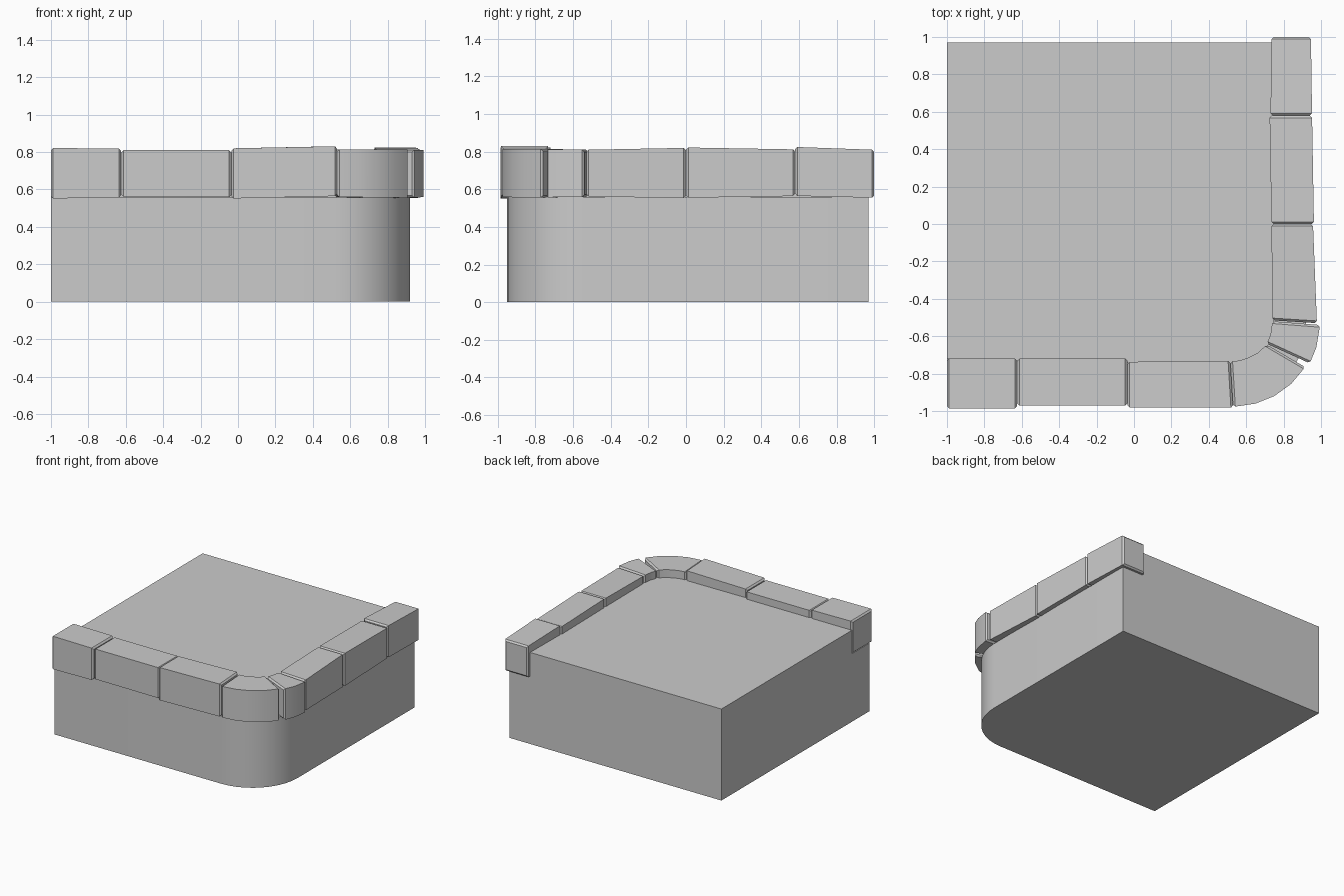
import bpy, bmesh, math

cube = bpy.data.objects.get("Cube")
if cube:
    bpy.data.objects.remove(cube, do_unlink=True)

GREY = (0.6, 0.6, 0.6, 1)
stone_grey = bpy.data.materials.new("stone_grey")
stone_grey.use_nodes = True
stone_grey.diffuse_color = GREY
stone_grey.node_tree.nodes["Principled BSDF"].inputs["Base Color"].default_value = GREY


def make_object(name, bm):
    bmesh.ops.recalc_face_normals(bm, faces=bm.faces)
    mesh = bpy.data.meshes.new(name)
    bm.to_mesh(mesh)
    bm.free()
    mesh.materials.append(stone_grey)
    obj = bpy.data.objects.new(name, mesh)
    bpy.context.collection.objects.link(obj)
    return obj


def smooth(obj):
    bpy.ops.object.select_all(action='DESELECT')
    obj.select_set(True)
    bpy.context.view_layer.objects.active = obj
    bpy.ops.object.shade_smooth_by_angle(angle=math.radians(30))


def arc(cx, cy, r, steps):
    """Quarter circle turning from -y to +x."""
    angles = [math.radians(-90 + 90 * i / steps) for i in range(steps + 1)]
    return [(cx + r * math.cos(a), cy + r * math.sin(a)) for a in angles]


def prism(name, outline, z0, z1):
    bm = bmesh.new()
    base = bm.faces.new([bm.verts.new((x, y, z0)) for x, y in outline])
    top = bmesh.ops.extrude_face_region(bm, geom=[base])["geom"]
    bmesh.ops.translate(bm, vec=(0, 0, z1 - z0),
                        verts=[g for g in top if isinstance(g, bmesh.types.BMVert)])
    return make_object(name, bm)


def coping_stone(name, inner, outer, low, high):
    """Block swept along inner/outer edge points, with chamfered ends."""
    bm = bmesh.new()
    rings = []
    last = len(inner) - 1
    for i, (a, b) in enumerate(zip(inner, outer)):
        t = i / last
        z0 = low[0] + (low[1] - low[0]) * t
        z1 = high[0] + (high[1] - high[0]) * t
        rings.append([bm.verts.new((*p, z)) for p, z in
                      ((a, z0), (b, z0), (b, z1), (a, z1))])
    for r, s in zip(rings, rings[1:]):
        for k in range(4):
            n = (k + 1) % 4
            bm.faces.new((r[k], r[n], s[n], s[k]))
    caps = [bm.faces.new(rings[0]), bm.faces.new(rings[-1])]
    bmesh.ops.recalc_face_normals(bm, faces=bm.faces)
    edges = [e for f in caps for e in f.edges]
    bmesh.ops.bevel(bm, geom=edges, offset=0.012, segments=1, affect='EDGES')
    smooth(make_object(name, bm))


# Main block with one rounded corner
block = prism("block", [(-1, 0.97), (-1, -0.95)] + arc(0.51, -0.54, 0.41, 10)
              + [(0.92, 0.97)], 0, 0.75)

# Rebate that seats the coping
cutter = prism("rebate_cutter", [(-1.5, -0.71), (-1, -0.72), (0, -0.745)]
               + arc(0.55, -0.55, 0.195, 8)
               + [(0.745, 1.5), (1.5, 1.5), (1.5, -1.5), (-1.5, -1.5)], 0.558, 1)
cutter.hide_render = True
rebate = block.modifiers.new("rebate", 'BOOLEAN')
rebate.operation = 'DIFFERENCE'
rebate.solver = 'EXACT'
rebate.object = cutter
bpy.context.view_layer.objects.active = block
bpy.ops.object.modifier_apply(modifier="rebate")
bpy.data.objects.remove(cutter, do_unlink=True)
smooth(block)

# Front coping stones
coping_stone("front_stone_end", [(-1, -0.72), (-0.625, -0.72)],
             [(-1, -0.987), (-0.625, -0.987)], (0.552, 0.557), (0.822, 0.818))
coping_stone("front_stone_middle", [(-0.625, -0.72), (-0.035, -0.72)],
             [(-0.625, -0.97), (-0.035, -0.97)], (0.563, 0.56), (0.81, 0.81))
coping_stone("front_stone_inner", [(-0.035, -0.737), (0.515, -0.732)],
             [(-0.035, -0.98), (0.53, -0.982)], (0.552, 0.565), (0.82, 0.831))

# Rounded corner stones
coping_stone("corner_stone_front",
             [(0.515, -0.735), (0.565, -0.73), (0.61, -0.715), (0.66, -0.69), (0.71, -0.645)],
             [(0.53, -0.978), (0.65, -0.96), (0.75, -0.92), (0.84, -0.855), (0.915, -0.765)],
             (0.56, 0.555), (0.815, 0.815))
coping_stone("corner_stone_side",
             [(0.71, -0.64), (0.73, -0.59), (0.74, -0.52)],
             [(0.94, -0.745), (0.975, -0.66), (0.995, -0.54)],
             (0.557, 0.56), (0.812, 0.81))

# Side coping stones
coping_stone("side_stone_inner", [(0.74, -0.515), (0.735, 0)],
             [(0.978, -0.53), (0.957, 0)], (0.562, 0.553), (0.81, 0.82))
coping_stone("side_stone_middle", [(0.735, 0), (0.725, 0.58)],
             [(0.962, 0), (0.952, 0.58)], (0.555, 0.564), (0.822, 0.812))
coping_stone("side_stone_end", [(0.73, 0.58), (0.735, 1)],
             [(0.952, 0.58), (0.946, 1)], (0.565, 0.555), (0.825, 0.81))
